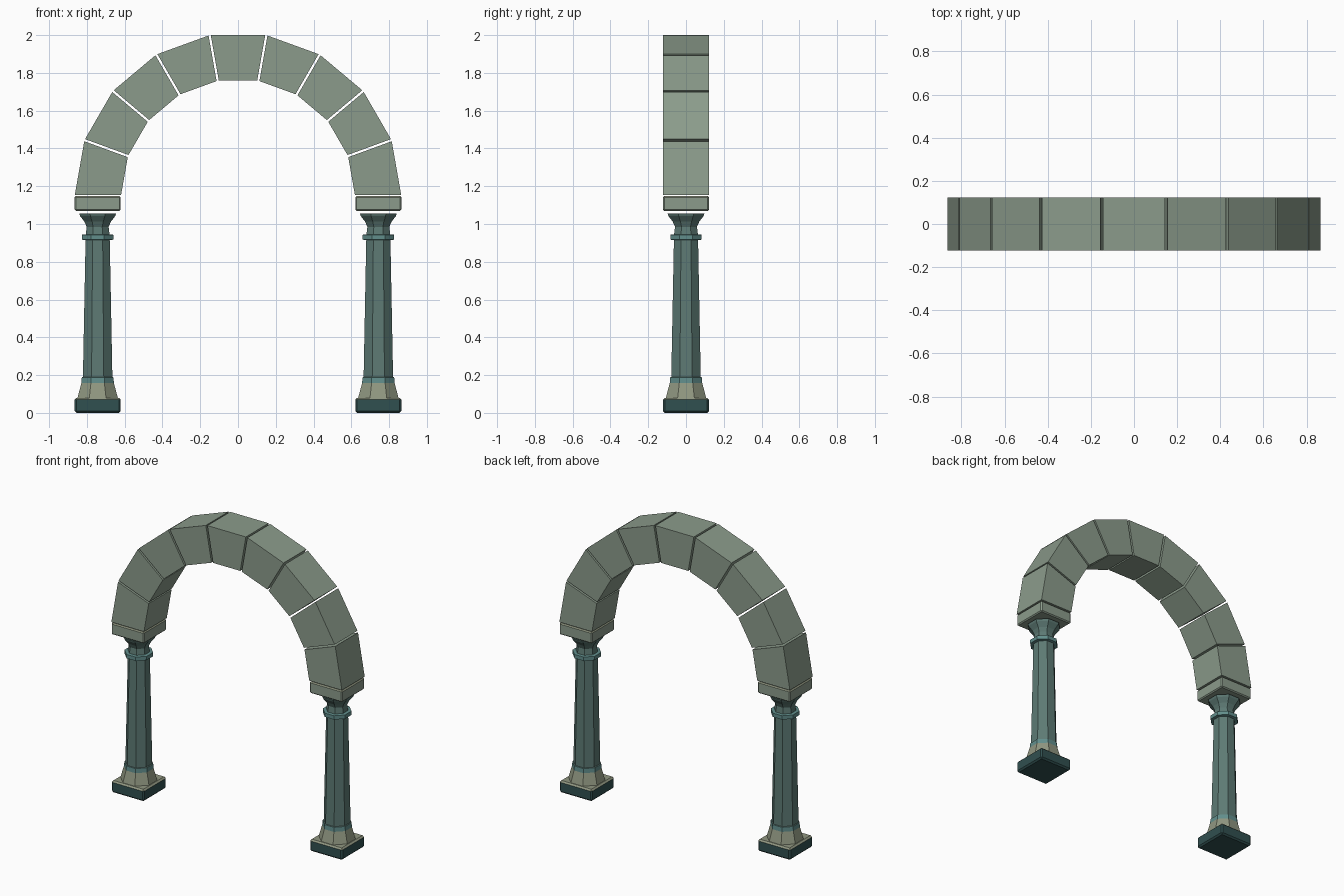
import bpy, bmesh, math
from mathutils import Vector

if "Cube" in bpy.data.objects:
    bpy.data.objects.remove(bpy.data.objects["Cube"])


def material(name, rgb):
    m = bpy.data.materials.new(name)
    m.diffuse_color = (*rgb, 1)
    m.use_nodes = True
    m.node_tree.nodes["Principled BSDF"].inputs["Base Color"].default_value = m.diffuse_color
    return m


STONE = material("arch_stone", (0.26, 0.33, 0.26))
TEAL = material("column_teal", (0.11, 0.195, 0.175))
DARK = material("plinth_dark", (0.03, 0.08, 0.08))
CREAM = material("cream_stone", (0.28, 0.31, 0.22))
BAND = material("band_teal", (0.12, 0.27, 0.26))


def finish(name, bm, mats):
    bmesh.ops.recalc_face_normals(bm, faces=bm.faces)
    me = bpy.data.meshes.new(name)
    bm.to_mesh(me)
    bm.free()
    for m in mats:
        me.materials.append(m)
    ob = bpy.data.objects.new(name, me)
    bpy.context.collection.objects.link(ob)
    return ob


# Chamfered square slab with a cream top
def slab(name, x, half, z0, z1, mat, bevel=0.01):
    bm = bmesh.new()
    bmesh.ops.create_cube(bm, size=1)
    for v in bm.verts:
        v.co = Vector((x + v.co.x * 2 * half, v.co.y * 2 * half,
                       z0 if v.co.z < 0 else z1))
    bmesh.ops.bevel(bm, geom=bm.edges[:], offset=bevel, segments=1,
                    affect='EDGES', profile=0.5)
    bm.normal_update()
    for f in bm.faces:
        f.material_index = 1 if f.normal.z > 0.5 else 0
    finish(name, bm, [mat, CREAM])


# Octagonal column: (apothem, height, material of the section above)
PROFILE = [
    (0.108, 0.075, 1), (0.086, 0.158, 2), (0.084, 0.188, 0),
    (0.078, 0.190, 0), (0.064, 0.915, 2), (0.083, 0.917, 2),
    (0.083, 0.943, 2), (0.063, 0.945, 0), (0.058, 0.985, 0),
    (0.070, 1.012, 0), (0.093, 1.042, 0), (0.098, 1.056, 0),
]


def column(name, x):
    bm = bmesh.new()
    rings = []
    for a, z, _ in PROFILE:
        r = a / math.cos(math.pi / 8)
        rings.append([bm.verts.new((x + r * math.cos((k + 0.5) * math.pi / 4),
                                    r * math.sin((k + 0.5) * math.pi / 4), z))
                      for k in range(8)])
    for i in range(len(rings) - 1):
        for k in range(8):
            j = (k + 1) % 8
            f = bm.faces.new((rings[i][k], rings[i][j],
                              rings[i + 1][j], rings[i + 1][k]))
            f.material_index = PROFILE[i][2]
    bm.faces.new(rings[0])
    bm.faces.new(rings[-1])
    finish(name, bm, [TEAL, CREAM, BAND])


# Wedge stone with flat outer and inner faces, narrowed by half a joint per side
R_OUT, R_IN, CENTRE_Z, HALF_Y, JOINT = 0.865, 0.62, 1.148, 0.122, 0.006


def wedge(name, angle):
    bm = bmesh.new()
    t = math.radians(10)
    along = Vector((math.cos(angle), 0, -math.sin(angle)))
    outward = Vector((math.sin(angle), 0, math.cos(angle)))
    section = []
    for r, s in ((R_OUT, -1), (R_OUT, 1), (R_IN, 1), (R_IN, -1)):
        w = r * math.sin(t) - JOINT / math.cos(t)
        section.append(along * s * w + outward * r * math.cos(t)
                       + Vector((0, -HALF_Y, CENTRE_Z)))
    face = bm.faces.new([bm.verts.new(p) for p in section])
    ext = bmesh.ops.extrude_face_region(bm, geom=[face])
    for v in ext["geom"]:
        if isinstance(v, bmesh.types.BMVert):
            v.co.y = HALF_Y
    # extrusion keeps the front face, so the stone is closed
    finish(name, bm, [STONE])


for side, sx in (("left", -1), ("right", 1)):
    x = sx * 0.743
    slab(f"plinth_{side}", x, 0.122, 0.0, 0.08, DARK)
    column(f"column_{side}", x)
    slab(f"impost_{side}", x, 0.122, 1.07, 1.148, STONE, 0.007)

for i in range(-4, 5):
    wedge("keystone" if i == 0 else f"arch_stone_{i + 5}", math.radians(20 * i))
